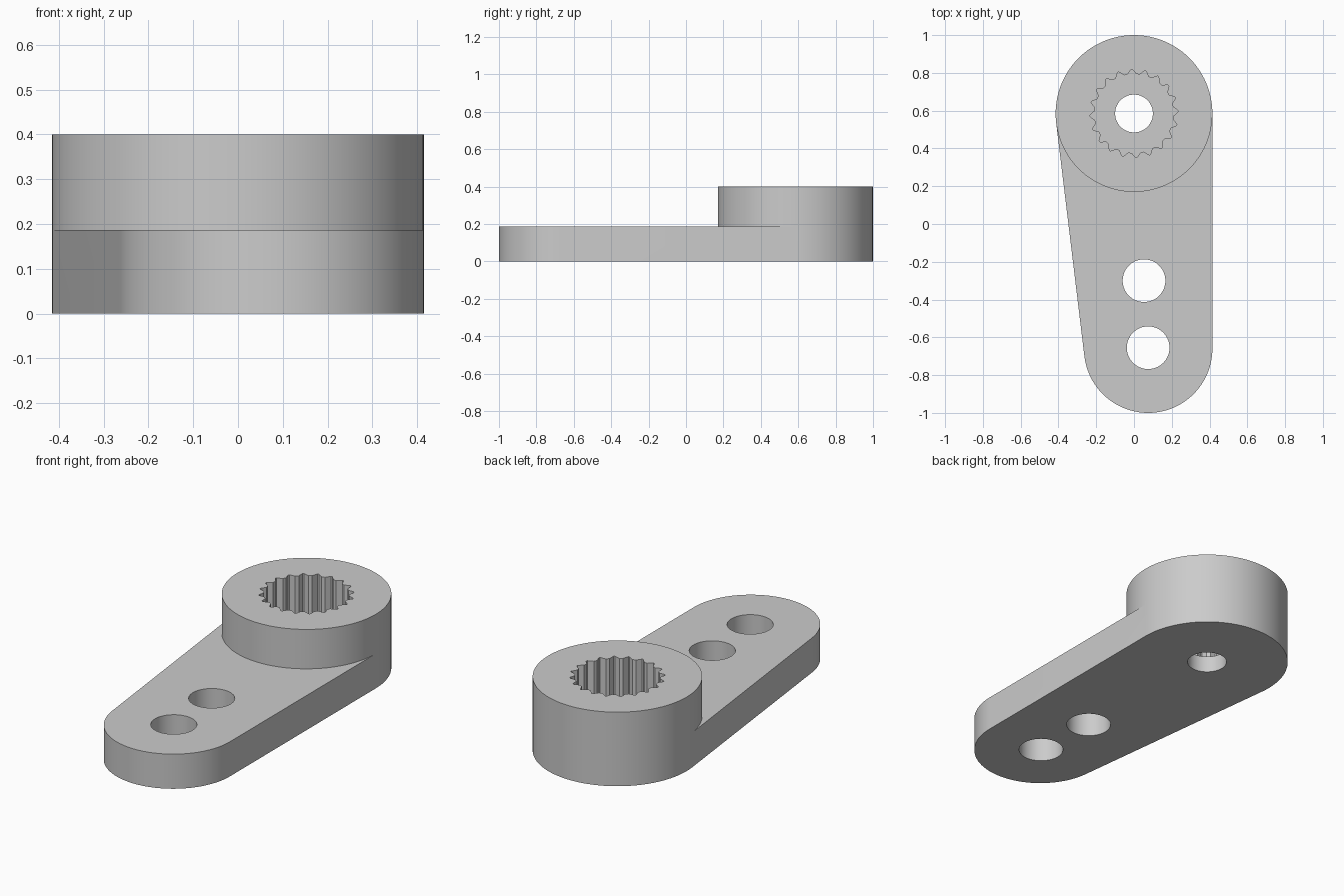
import bpy, bmesh, math

if "Cube" in bpy.data.objects:
    bpy.data.objects.remove(bpy.data.objects["Cube"])

BOSS, BOSS_R = (0.0, 0.585), 0.415      # round hub
TIP, TIP_R = (0.075, -0.66), 0.34       # rounded arm end
FLOOR, ARM_TOP, TOP = 0.09, 0.187, 0.4
TEETH, ROOT_R, TOOTH_R, PHASE = 20, 0.209, 0.234, math.radians(3)


def arc(c, r, a0, a1, n):
    return [(c[0] + r * math.cos(a0 + (a1 - a0) * i / n),
             c[1] + r * math.sin(a0 + (a1 - a0) * i / n)) for i in range(n + 1)]


def circle(c, r, n=64):
    return arc(c, r, 0, 2 * math.pi, n)[:-1]


bm = bmesh.new()


def cap(loops, z):
    """Flat face bounded by an outer loop and any hole loops."""
    edges = []
    for loop in loops:
        vs = [bm.verts.new((x, y, z)) for x, y in loop]
        edges += [bm.edges.new((vs[i - 1], vs[i])) for i in range(len(vs))]
    bmesh.ops.triangle_fill(bm, edges=edges, use_beauty=True, normal=(0, 0, 1))


def wall(loop, z0, z1):
    """Vertical wall around a loop."""
    lo = [bm.verts.new((x, y, z0)) for x, y in loop]
    hi = [bm.verts.new((x, y, z1)) for x, y in loop]
    for i in range(len(loop)):
        bm.faces.new((lo[i - 1], lo[i], hi[i], hi[i - 1]))


# Outline: two circles joined by their common tangents
dx, dy = TIP[0] - BOSS[0], TIP[1] - BOSS[1]
left = math.atan2(dy, dx) - math.acos((BOSS_R - TIP_R) / math.hypot(dx, dy)) + 2 * math.pi
right = math.atan2(dy, dx) + math.acos((BOSS_R - TIP_R) / math.hypot(dx, dy))
back_arc = arc(BOSS, BOSS_R, right, left, 50)
front_arc = arc(BOSS, BOSS_R, left, right + 2 * math.pi, 46)
tip_arc = arc(TIP, TIP_R, left, right + 2 * math.pi, 46)
outline = back_arc + tip_arc
boss_loop = back_arc + front_arc[1:-1]

# Holes
arm_holes = [circle((0.053, -0.30), 0.113), circle((0.075, -0.655), 0.113)]
screw_hole = circle(BOSS, 0.1)

# Toothed socket: pointed notches around a root circle
spline = []
pitch = 2 * math.pi / TEETH
for i in range(TEETH):
    a = PHASE + i * pitch
    for off, r in ((-0.36, ROOT_R), (-0.05, TOOTH_R), (0.05, TOOTH_R), (0.36, ROOT_R)):
        spline.append((BOSS[0] + r * math.cos(a + off * pitch),
                       BOSS[1] + r * math.sin(a + off * pitch)))

# Horizontal faces
cap([outline, screw_hole] + arm_holes, 0)
cap([spline, screw_hole], FLOOR)
cap([front_arc[::-1] + tip_arc] + arm_holes, ARM_TOP)
cap([boss_loop, spline], TOP)

# Vertical faces
wall(outline, 0, ARM_TOP)
wall(boss_loop, ARM_TOP, TOP)
wall(screw_hole, 0, FLOOR)
wall(spline, FLOOR, TOP)
for hole in arm_holes:
    wall(hole, 0, ARM_TOP)

bmesh.ops.remove_doubles(bm, verts=bm.verts[:], dist=1e-5)
bmesh.ops.recalc_face_normals(bm, faces=bm.faces[:])
mesh = bpy.data.meshes.new("lever_arm")
bm.to_mesh(mesh)
bm.free()

grey = bpy.data.materials.new("light grey")
grey.diffuse_color = (0.6, 0.6, 0.6, 1)
grey.use_nodes = True
grey.node_tree.nodes["Principled BSDF"].inputs["Base Color"].default_value = grey.diffuse_color
mesh.materials.append(grey)
obj = bpy.data.objects.new("lever_arm", mesh)
bpy.context.collection.objects.link(obj)
bpy.context.view_layer.objects.active = obj
obj.select_set(True)
bpy.ops.object.shade_smooth_by_angle(angle=math.radians(25))
